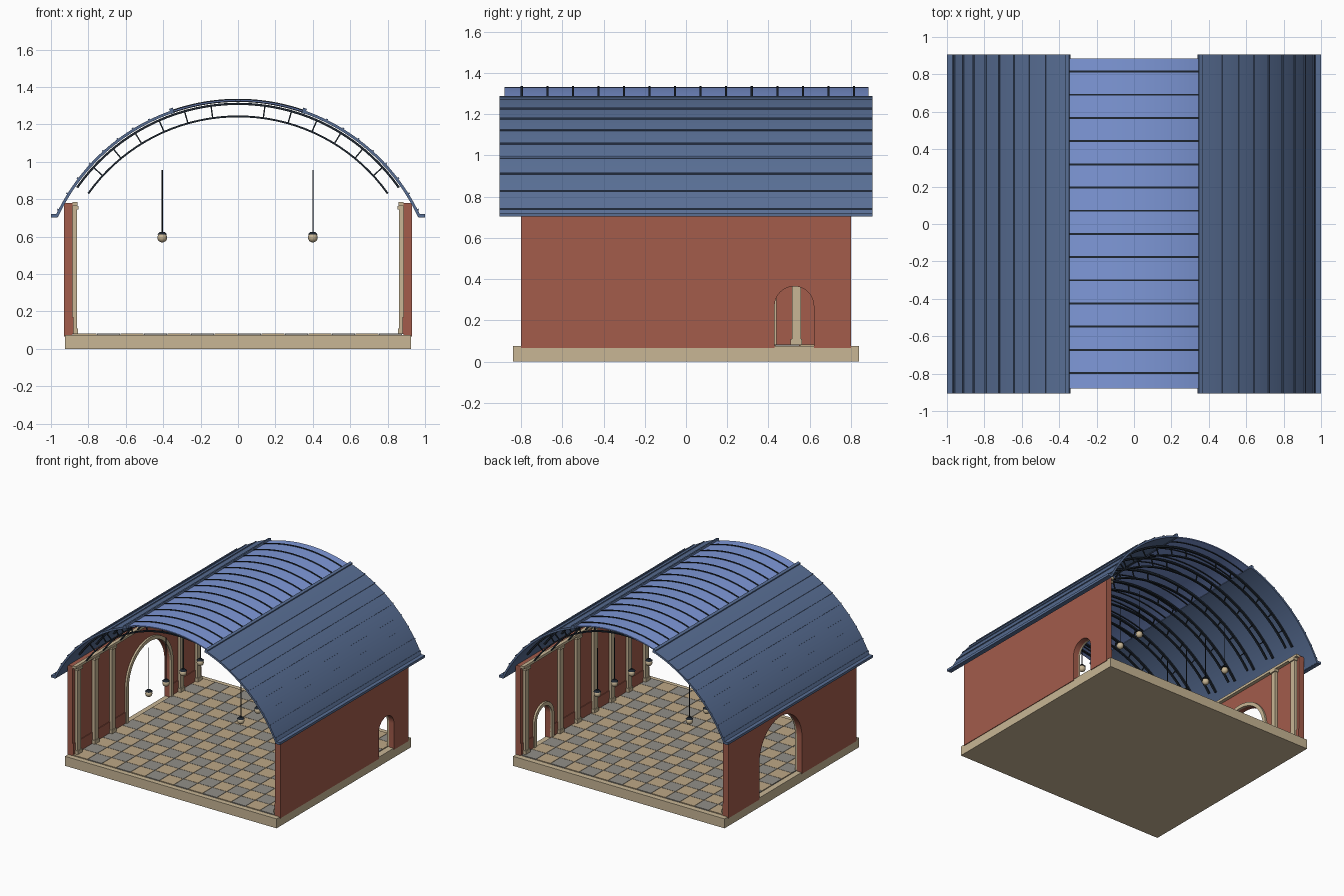
import bpy, bmesh, math
from math import sin, cos, pi, radians

cube = bpy.data.objects.get("Cube")
if cube:
    bpy.data.objects.remove(cube, do_unlink=True)


def material(name, srgb):
    lin = [((c / 255 + 0.055) / 1.055) ** 2.4 for c in srgb] + [1.0]
    m = bpy.data.materials.new(name)
    m.use_nodes = True
    m.diffuse_color = lin
    node = next(n for n in m.node_tree.nodes if n.type == 'BSDF_PRINCIPLED')
    node.inputs["Base Color"].default_value = lin
    return m


BRICK = material("brick red", (163, 92, 75))
STONE = material("sandstone", (200, 182, 149))
TILE_TAN = material("tan tile", (190, 168, 134))
TILE_GREY = material("grey tile", (146, 143, 136))
ROOF = material("slate blue", (88, 110, 148))
GLASS = material("skylight blue", (126, 152, 216))
IRON = material("dark iron", (30, 38, 48))

AXIS_Z = 0.26          # height of the shared axis of every roof arc
BAYS = [-0.75 + 1.5 * i / 7 for i in range(8)]


def finish(bm, name, *mats):
    bmesh.ops.recalc_face_normals(bm, faces=bm.faces)
    mesh = bpy.data.meshes.new(name)
    bm.to_mesh(mesh)
    bm.free()
    ob = bpy.data.objects.new(name, mesh)
    bpy.context.collection.objects.link(ob)
    for m in mats:
        mesh.materials.append(m)
    bpy.ops.object.select_all(action='DESELECT')
    ob.select_set(True)
    bpy.context.view_layer.objects.active = ob
    bpy.ops.object.shade_smooth_by_angle(angle=radians(30))
    return ob


def add_box(bm, x0, x1, y0, y1, z0, z1):
    vs = bmesh.ops.create_cube(bm, size=1)["verts"]
    for v in vs:
        v.co.x = x1 if v.co.x > 0 else x0
        v.co.y = y1 if v.co.y > 0 else y0
        v.co.z = z1 if v.co.z > 0 else z0
    return vs


def add_arc(bm, r0, r1, a0, a1, y0, y1, steps):
    """Bar swept about the roof axis; angles in degrees from vertical."""
    rings = []
    for i in range(steps + 1):
        a = radians(a0 + (a1 - a0) * i / steps)
        rings.append([bm.verts.new((r * sin(a), y, AXIS_Z + r * cos(a)))
                      for r, y in ((r0, y0), (r1, y0), (r1, y1), (r0, y1))])
    for p, q in zip(rings, rings[1:]):
        for k in range(4):
            bm.faces.new((p[k], p[k - 1], q[k - 1], q[k]))
    bm.faces.new(rings[0])
    bm.faces.new(rings[-1])


def arch_points(yc, r, spring, bottom, steps=24):
    """Outline (y, z) of an arched opening, left foot to right foot."""
    arc = [(yc - r * cos(pi * i / steps), spring + r * sin(pi * i / steps))
           for i in range(steps + 1)]
    return [(yc - r, bottom)] + arc + [(yc + r, bottom)]


def extrude_outline(bm, pts, x0, x1):
    f = bm.faces.new([bm.verts.new((x0, y, z)) for y, z in pts])
    new = bmesh.ops.extrude_face_region(bm, geom=[f])["geom"]
    for v in new:
        if isinstance(v, bmesh.types.BMVert):
            v.co.x = x1


# Base slab and checkered floor
bm = bmesh.new()
add_box(bm, -0.925, 0.925, -0.84, 0.84, 0, 0.075)
finish(bm, "base_slab", STONE)

bm = bmesh.new()
NX, NY = 14, 13
for i in range(NX):
    for j in range(NY):
        w, d = 1.76 / NX, 1.6 / NY
        x, y = -0.88 + i * w, -0.8 + j * d
        vs = add_box(bm, x, x + w - 0.003, y, y + d - 0.003, 0.074, 0.082)
        for f in {f for v in vs for f in v.link_faces}:
            f.material_index = (i + j) % 2
finish(bm, "floor_tiles", TILE_TAN, TILE_GREY)

# Side walls: small doorway on the left (+x), large archway on the right (-x)
for side, s, yc, r, spring in (("left", 1, 0.525, 0.095, 0.27),
                               ("right", -1, 0.145, 0.265, 0.357)):
    bm = bmesh.new()
    door = arch_points(yc, r, spring, 0.065)
    extrude_outline(bm, [(-0.8, 0.065)] + door +
                    [(0.8, 0.065), (0.8, 0.78), (-0.8, 0.78)], s * 0.885, s * 0.93)
    finish(bm, side + "_wall", BRICK)

    # Stone surround on the inside of the opening
    bm = bmesh.new()
    t = 0.028
    outer = arch_points(yc, r + t, spring, 0.08)
    inner = arch_points(yc, r, spring, 0.08)
    extrude_outline(bm, outer + inner[::-1], s * 0.87, s * 0.888)
    finish(bm, side + "_door_surround", STONE)

    # Low brick skirting on either side of the opening
    bm = bmesh.new()
    for y0, y1 in ((-0.8, yc - r - t), (yc + r + t, 0.8)):
        add_box(bm, *sorted((s * 0.88, s * 0.886)), y0, y1, 0.08, 0.17)
    finish(bm, side + "_skirting", BRICK)

    # Pilasters with plinths and capitals, and the cornice above
    bm = bmesh.new()
    for y in BAYS:
        if abs(y - yc) < r + t:
            continue
        for x, half, z0, z1 in ((0.862, 0.022, 0.08, 0.75),
                                (0.856, 0.028, 0.08, 0.11),
                                (0.852, 0.03, 0.745, 0.765)):
            add_box(bm, *sorted((s * x, s * 0.886)), y - half, y + half, z0, z1)
    finish(bm, side + "_pilasters", STONE)
    bm = bmesh.new()
    add_box(bm, *sorted((s * 0.858, s * 0.886)), -0.8, 0.8, 0.765, 0.785)
    finish(bm, side + "_cornice", STONE)

    # Curved roof panel with standing seams, ridge cap and eave gutter
    bm = bmesh.new()
    add_arc(bm, 1.06, 1.075, s * 19, s * 65.3, -0.905, 0.905, 28)
    finish(bm, side + "_roof_panel", ROOF)
    bm = bmesh.new()
    for k in range(8):
        a = 26.2 + 5.3 * k
        add_arc(bm, 1.073, 1.081, s * (a - 0.25), s * (a + 0.25), -0.905, 0.905, 1)
    add_arc(bm, 1.058, 1.087, s * 18.7, s * 19.8, -0.905, 0.905, 2)
    add_box(bm, *sorted((s * 0.968, s)), -0.905, 0.905, 0.703, 0.722)
    finish(bm, side + "_roof_seams", ROOF)

# Skylight and its glazing bars
bm = bmesh.new()
add_arc(bm, 1.064, 1.072, -18.8, 18.8, -0.88, 0.885, 20)
finish(bm, "skylight", GLASS)
bm = bmesh.new()
for k in range(14):
    y = -0.797 + 0.124 * k
    add_arc(bm, 1.06, 1.077, -18.8, 18.8, y - 0.005, y + 0.005, 20)
finish(bm, "glazing_bars", IRON)

# Arched roof trusses
bm = bmesh.new()
for y in BAYS:
    add_arc(bm, 1.044, 1.056, -55, 55, y - 0.008, y + 0.008, 36)
    add_arc(bm, 0.978, 0.988, -54.5, 54.5, y - 0.008, y + 0.008, 36)
    for k in range(1, 7):
        for a in (-7.9 * k, 7.9 * k):
            add_arc(bm, 0.985, 1.046, a - 0.2, a + 0.2, y - 0.004, y + 0.004, 1)
finish(bm, "roof_trusses", IRON)


# Hanging lamps
def add_cone(bm, x, y, r0, r1, z0, z1, n):
    vs = bmesh.ops.create_cone(bm, cap_ends=True, segments=n, radius1=r0,
                               radius2=r1, depth=z1 - z0)["verts"]
    bmesh.ops.translate(bm, verts=vs, vec=(x, y, (z0 + z1) / 2))


rods, globes = bmesh.new(), bmesh.new()
for x in (-0.405, 0.4):
    for y in BAYS[1:-1]:
        add_cone(rods, x, y, 0.003, 0.003, 0.61, 0.955, 8)
        add_cone(rods, x, y, 0.027, 0.012, 0.612, 0.626, 16)
        vs = bmesh.ops.create_uvsphere(globes, u_segments=16, v_segments=10,
                                       radius=0.026)["verts"]
        bmesh.ops.translate(globes, verts=vs, vec=(x, y, 0.595))
finish(rods, "lamp_rods", IRON)
finish(globes, "lamp_globes", STONE)
